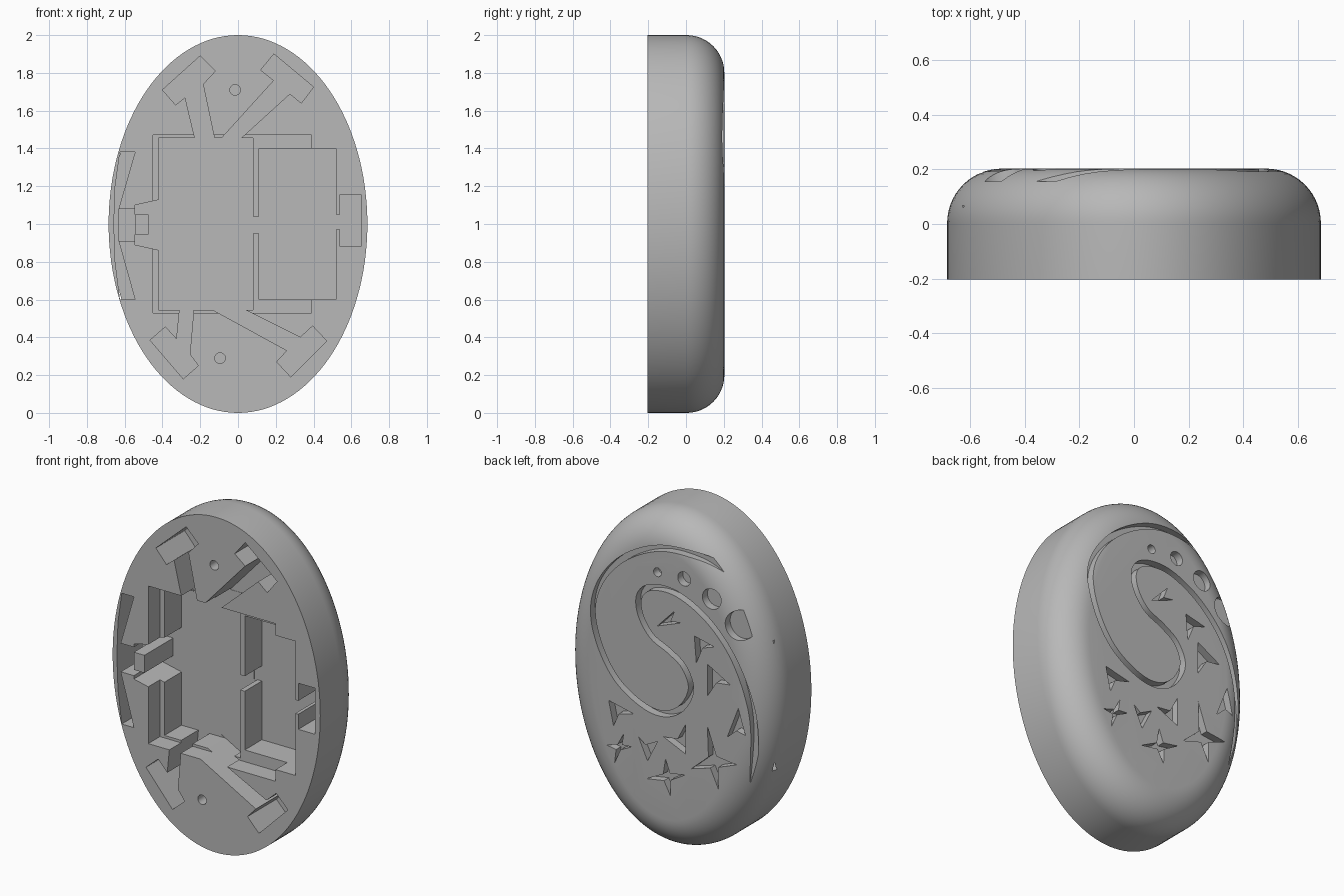
import bpy, bmesh, math
from mathutils import Vector

cube = bpy.data.objects.get("Cube")
if cube:
    bpy.data.objects.remove(cube, do_unlink=True)

A, B, Y, FILLET = 0.685, 1.0, 0.203, 0.2   # half width, half height, half depth, edge radius
FLOOR = -Y + 0.27                          # floor of the deep front pockets
LEDGE = -Y + 0.11                          # floor of the shallow front recess
ENGRAVE = 0.155                            # floor of the engraving on the back

grey = bpy.data.materials.new("plain grey")
grey.use_nodes = True
grey.diffuse_color = (0.48, 0.48, 0.48, 1)
grey.node_tree.nodes["Principled BSDF"].inputs["Base Color"].default_value = (0.48, 0.48, 0.48, 1)


def make_object(name, bm):
    bmesh.ops.recalc_face_normals(bm, faces=bm.faces)
    mesh = bpy.data.meshes.new(name)
    bm.to_mesh(mesh)
    bm.free()
    mesh.materials.append(grey)
    ob = bpy.data.objects.new(name, mesh)
    bpy.context.collection.objects.link(ob)
    return ob


def prism(name, outline, y0, y1):
    """Extrude an x-z outline from y0 to y1."""
    bm = bmesh.new()
    rings = [[bm.verts.new((x, y, z)) for x, z in outline] for y in (y0, y1)]
    for ring in rings:
        bm.faces.new(ring)
    n = len(outline)
    for i in range(n):
        j = (i + 1) % n
        bm.faces.new((rings[0][i], rings[0][j], rings[1][j], rings[1][i]))
    return make_object(name, bm)


def rect(x0, x1, z0, z1):
    return [(x0, z0), (x1, z0), (x1, z1), (x0, z1)]


def circle(x, z, r, n=32):
    return [(x + r * math.cos(math.tau * i / n), z + r * math.sin(math.tau * i / n)) for i in range(n)]


def star(tips, pull=0.35):
    """Pointed star: inner corners are pulled towards the centre."""
    pts = [Vector(t) for t in tips]
    mid = sum(pts, Vector((0, 0))) / len(pts)
    out = []
    for i, p in enumerate(pts):
        q = pts[(i + 1) % len(pts)]
        out += [tuple(p), tuple(mid + ((p + q) / 2 - mid) * pull)]
    return out


def ribbon(points, width, steps=6):
    """Outline of a band of constant width along a smooth path."""
    p = [Vector(q) for q in points]
    p = [2 * p[0] - p[1]] + p + [2 * p[-1] - p[-2]]
    path = []
    for a, b, c, d in zip(p, p[1:], p[2:], p[3:]):
        for k in range(steps):
            t = k / steps
            path.append(0.5 * (2 * b + (c - a) * t + (2 * a - 5 * b + 4 * c - d) * t * t
                               + (3 * b - a - 3 * c + d) * t ** 3))
    path.append(p[-2])
    left, right = [], []
    for i, q in enumerate(path):
        d = (path[min(i + 1, len(path) - 1)] - path[max(i - 1, 0)]).normalized()
        side = Vector((-d.y, d.x)) * width / 2
        left.append(tuple(q + side))
        right.append(tuple(q - side))
    return left + right[::-1]


# Oval body with a rounded back edge
bm = bmesh.new()
SEG, ARC = 128, 14
profile = [(-Y, 0)] + [(Y - FILLET + FILLET * math.sin(a), FILLET * (1 - math.cos(a)))
                       for a in (math.pi / 2 * k / ARC for k in range(ARC + 1))]
rings = []
for y, inset in profile:
    ring = []
    for i in range(SEG):
        t = math.tau * i / SEG
        n = Vector((math.cos(t) / A, math.sin(t) / B)).normalized()
        ring.append(bm.verts.new((A * math.cos(t) - n.x * inset, y, 1 + B * math.sin(t) - n.y * inset)))
    rings.append(ring)
for r0, r1 in zip(rings, rings[1:]):
    for i in range(SEG):
        j = (i + 1) % SEG
        bm.faces.new((r0[i], r0[j], r1[j], r1[i]))
bm.faces.new(rings[0])
bm.faces.new(rings[-1])
body = make_object("oval_body", bm)

# Front pockets: outline and floor height
pockets = [
    (rect(-.45, .39, .53, 1.47), LEDGE),
    (rect(-.42, .08, .545, 1.455), FLOOR),
    (rect(.11, .52, .6, 1.4), FLOOR),
    (rect(.06, .13, .95, 1.04), FLOOR),
    ([(-.41, 1.13), (-.545, 1.1), (-.545, .89), (-.41, .86)], FLOOR),
    (rect(-.635, -.54, .91, 1.08), FLOOR - .07),
    ([(-.625, 1.38), (-.65, 1.2), (-.657, 1), (-.65, .8), (-.625, .6), (-.545, .6),
      (-.632, .91), (-.632, 1.08), (-.545, 1.38)], FLOOR),
    (rect(.54, .65, .88, 1.155), FLOOR),
    (rect(.51, .55, .97, 1.05), FLOOR),
    # four T-shaped corner slots
    ([(-.4, 1.71), (-.2, 1.89), (-.12, 1.81), (-.185, 1.74), (-.122, 1.44), (-.225, 1.44),
      (-.28, 1.67), (-.33, 1.63)], FLOOR),
    ([(-.1, 1.44), (.19, 1.76), (.12, 1.815), (.19, 1.9), (.4, 1.725), (.335, 1.64),
      (.275, 1.69), (0, 1.44)], FLOOR),
    ([(-.308, .56), (-.325, .39), (-.385, .455), (-.465, .385), (-.29, .18), (-.21, .25),
      (-.255, .31), (-.233, .56)], FLOOR),
    ([(-.16, .56), (.26, .33), (.205, .27), (.28, .19), (.47, .38), (.395, .46),
      (.33, .4), (.01, .56)], FLOOR),
    # screw holes
    (circle(-.015, 1.71, .028), FLOOR),
    (circle(-.095, .29, .028), FLOOR),
]

# Back engraving: swirl, dots, darts and stars
swirl = [(-.47, 1.68), (-.39, 1.755), (-.224, 1.815), (.02, 1.81), (.25, 1.7), (.41, 1.53), (.475, 1.34),
         (.43, 1.13), (.316, .95), (.15, .845), (.007, .826), (-.11, .89), (-.175, 1.02),
         (-.13, 1.14), (-.033, 1.21), (.085, 1.27), (.16, 1.38), (.165, 1.49), (.085, 1.56),
         (-.08, 1.565), (-.276, 1.47), (-.44, 1.3), (-.54, 1.085), (-.575, .85), (-.545, .49), (-.53, .43)]
engraving = [ribbon(swirl, .035)]
engraving += [circle(*c) for c in ((.046, 1.66, .026), (-.13, 1.667, .042),
                                   (-.31, 1.595, .06), (-.485, 1.476, .085))]
engraving += [
    [(.046, 1.34), (-.066, 1.458), (-.039, 1.39), (-.112, 1.4)],
    [(-.197, 1.345), (-.329, 1.314), (-.25, 1.287), (-.21, 1.187)],
    [(-.283, 1.2), (-.434, 1.116), (-.342, 1.104), (-.283, 1.01)],
    [(-.487, .99), (-.53, .837), (-.475, .855), (-.414, .8)],
    [(.368, .81), (.204, .773), (.303, .746), (.336, .666)],
    [(.171, .645), (.125, .61), (.046, .65), (.112, .518)],
    [(-.138, .8), (-.086, .7), (.007, .69), (-.138, .626)],
    star([(.382, .54), (.27, .636), (.217, .573), (.329, .448)]),
    star([(-.007, .561), (-.138, .5), (-.039, .35), (.118, .41)]),
    star([(-.283, .83), (-.474, .65), (-.355, .476), (-.178, .548)]),
]

cutters = [prism("pocket_cutter", o, -Y - .1, f + i * .0002) for i, (o, f) in enumerate(pockets)]
cutters += [prism("engraving_cutter", o, ENGRAVE + i * .0002, Y + .1) for i, o in enumerate(engraving)]
for cutter in cutters:
    mod = body.modifiers.new("cut", 'BOOLEAN')
    mod.operation = 'DIFFERENCE'
    mod.solver = 'EXACT'
    mod.object = cutter

# Apply the cuts, then drop the cutters
deps = bpy.context.evaluated_depsgraph_get()
cut_mesh = bpy.data.meshes.new_from_object(body.evaluated_get(deps))
body.modifiers.clear()
body.data = cut_mesh
for cutter in cutters:
    bpy.data.objects.remove(cutter, do_unlink=True)

# Small block standing in the side channel
prism("latch_block", rect(-.545, -.475, .945, 1.05), -Y, FLOOR + .01)

# Smooth rim, crisp edges
bpy.ops.object.select_all(action='DESELECT')
body.select_set(True)
bpy.context.view_layer.objects.active = body
bpy.ops.object.shade_smooth_by_angle(angle=math.radians(25))
